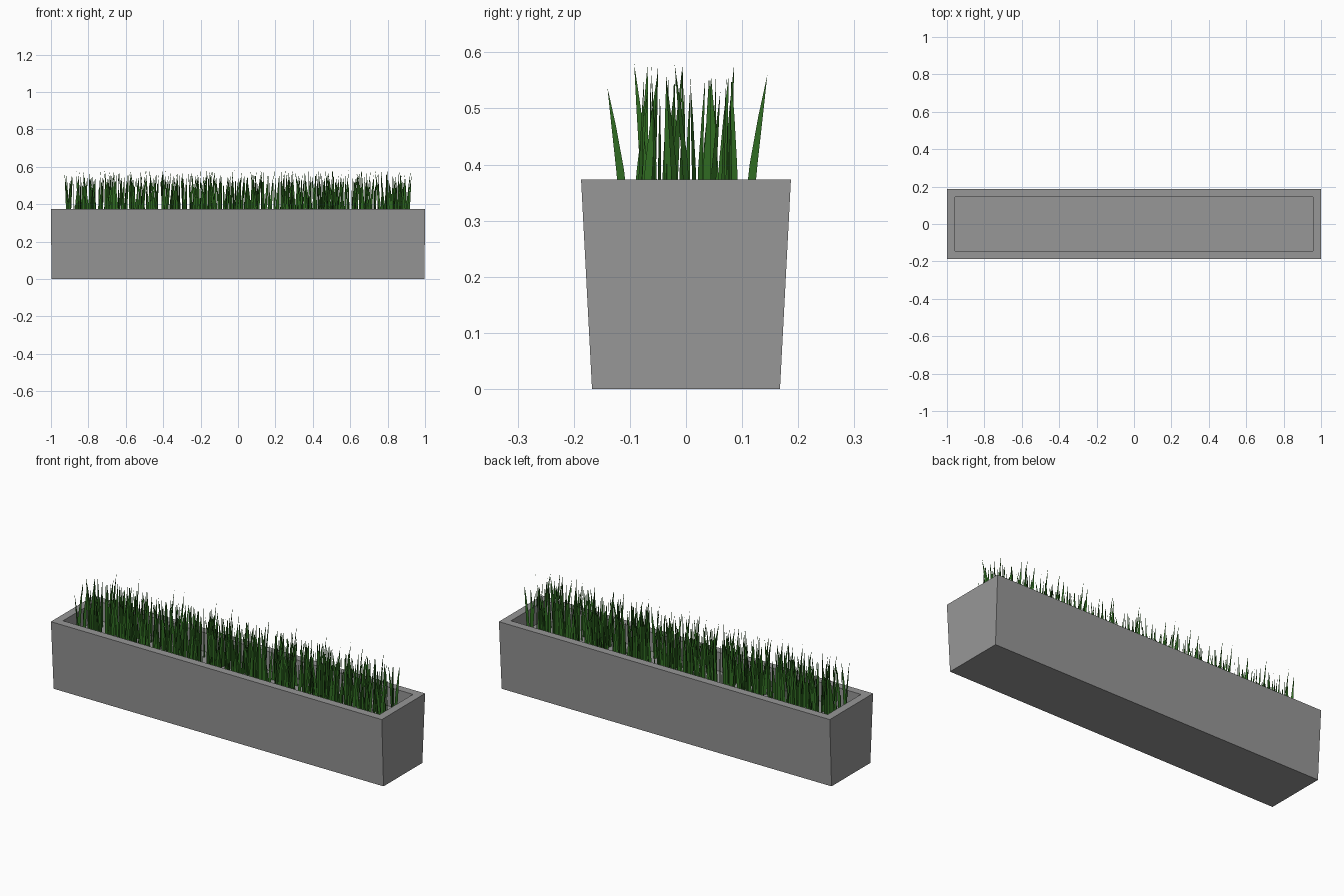
import bpy, bmesh, math, random
from mathutils import Vector

if "Cube" in bpy.data.objects:
    bpy.data.objects.remove(bpy.data.objects["Cube"])

random.seed(7)


def material(name, rgb):
    m = bpy.data.materials.new(name)
    m.diffuse_color = (*rgb, 1)
    m.use_nodes = True
    m.node_tree.nodes["Principled BSDF"].inputs["Base Color"].default_value = m.diffuse_color
    return m


def to_object(bm, name, mat):
    me = bpy.data.meshes.new(name)
    bm.to_mesh(me)
    bm.free()
    me.materials.append(mat)
    ob = bpy.data.objects.new(name, me)
    bpy.context.collection.objects.link(ob)
    return ob


concrete = material("concrete grey", (0.31, 0.31, 0.31))
green = material("grass green", (0.03, 0.15, 0.016))

HEIGHT, FLOOR, WALL = 0.373, 0.27, 0.061

# Planter trough: tapered box, inset rim, sunken floor
bm = bmesh.new()
bmesh.ops.create_cube(bm, size=1)
for v in bm.verts:
    top = v.co.z > 0
    v.co = Vector((v.co.x * (2.0 if top else 1.994),
                   v.co.y * (0.374 if top else 0.335),
                   HEIGHT if top else 0))
lid = max(bm.faces, key=lambda f: f.calc_center_median().z)
bmesh.ops.inset_region(bm, faces=[lid], thickness=WALL)
ret = bmesh.ops.extrude_face_region(bm, geom=[lid])
for v in [g for g in ret["geom"] if isinstance(g, bmesh.types.BMVert)]:
    v.co.z = FLOOR
if lid.is_valid:
    bmesh.ops.delete(bm, geom=[lid], context='FACES_ONLY')
bmesh.ops.recalc_face_normals(bm, faces=bm.faces[:])
to_object(bm, "planter_trough", concrete)


# Grass: flat upright blades, each leaning within its own plane
def blade(bm, x, y, angle, lean, tip_z):
    d = Vector((math.cos(angle), math.sin(angle), 0))
    rows = []
    for t, half in ((0, 0.008), (0.45, 0.007), (0.75, 0.004)):
        c = Vector((x, y, FLOOR + (tip_z - FLOOR) * t)) + d * lean * t ** 1.3
        rows.append([bm.verts.new(c - d * half), bm.verts.new(c + d * half)])
    tip = bm.verts.new(Vector((x, y, tip_z)) + d * lean)
    for a, b in zip(rows, rows[1:]):
        bm.faces.new((a[0], a[1], b[1], b[0]))
    bm.faces.new((rows[-1][0], rows[-1][1], tip))


# One patch of blades, repeated along the trough
PATCHES, PER_PATCH = 12, 34
STEP = 1.84 / PATCHES
patch = []
for i in range(PER_PATCH):
    patch.append((random.uniform(0, STEP),
                  -0.09 + 0.18 * ((i * 0.618) % 1),
                  random.uniform(0, 2 * math.pi),
                  random.uniform(0.0, 0.04),
                  random.choice((0.53, 0.555, 0.56, 0.58))))
# outer blades that lean over the long sides
patch.append((0.05, 0.107, math.pi / 2, 0.038, 0.56))
patch.append((0.10, -0.105, -math.pi / 2, 0.035, 0.537))

bm = bmesh.new()
for p in range(PATCHES):
    for x, y, a, lean, z in patch:
        xx = -0.92 + (x + random.uniform(0, STEP)) % STEP + p * STEP
        blade(bm, xx, y, a, lean, z)
to_object(bm, "grass_blades", green)
